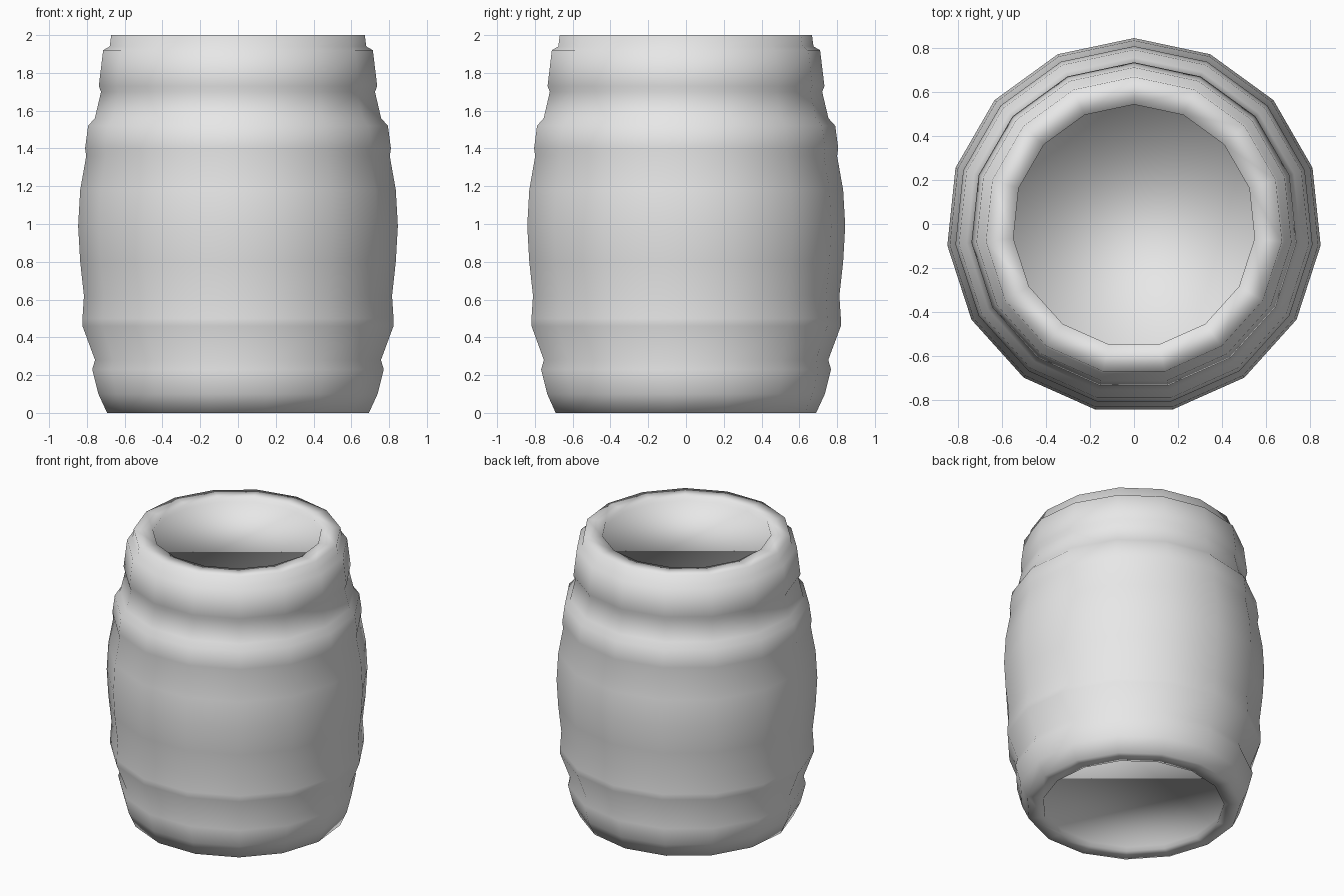
import bpy
import bmesh
from math import cos, sin, pi

cube = bpy.data.objects.get("Cube")
if cube:
    bpy.data.objects.remove(cube, do_unlink=True)

SIDES = 15
Y_SHIFT = -0.008  # centres the odd-sided outline

# Radius and height, from the bottom recess up the outside to the top recess
PROFILE = [
    (0.59, 0.03), (0.59, 0.0), (0.697, 0.0),                   # foot
    (0.743, 0.10), (0.776, 0.23), (0.761, 0.28),               # lower hoop
    (0.828, 0.46), (0.828, 0.50), (0.82, 0.62),                # second hoop
    (0.84, 0.80), (0.851, 0.99), (0.84, 1.18),                 # belly
    (0.808, 1.36), (0.814, 1.40), (0.798, 1.52), (0.762, 1.56),  # third hoop
    (0.729, 1.70), (0.741, 1.73), (0.718, 1.92), (0.683, 1.94),  # upper hoop
    (0.675, 2.0), (0.55, 2.0), (0.55, 1.97),                   # rim
]


def ring(bm, radius, z):
    """One ring of the barrel with a corner towards the back."""
    angles = [pi / 2 + 2 * pi * i / SIDES for i in range(SIDES)]
    return [bm.verts.new((radius * cos(a), radius * sin(a) + Y_SHIFT, z))
            for a in angles]


# Barrel body with recessed heads
bm = bmesh.new()
rings = [ring(bm, r, z) for r, z in PROFILE]
for low, high in zip(rings, rings[1:]):
    for i in range(SIDES):
        j = (i + 1) % SIDES
        bm.faces.new((low[i], low[j], high[j], high[i]))
bm.faces.new(rings[0][::-1])
bm.faces.new(rings[-1])
bm.normal_update()
for face in bm.faces:
    face.smooth = True
mesh = bpy.data.meshes.new("barrel")
bm.to_mesh(mesh)
bm.free()
barrel = bpy.data.objects.new("barrel", mesh)
bpy.context.collection.objects.link(barrel)

# Plain light grey
GREY = (0.8, 0.8, 0.8, 1.0)
material = bpy.data.materials.new("light grey")
material.use_nodes = True
material.diffuse_color = GREY
material.node_tree.nodes["Principled BSDF"].inputs["Base Color"].default_value = GREY
mesh.materials.append(material)
